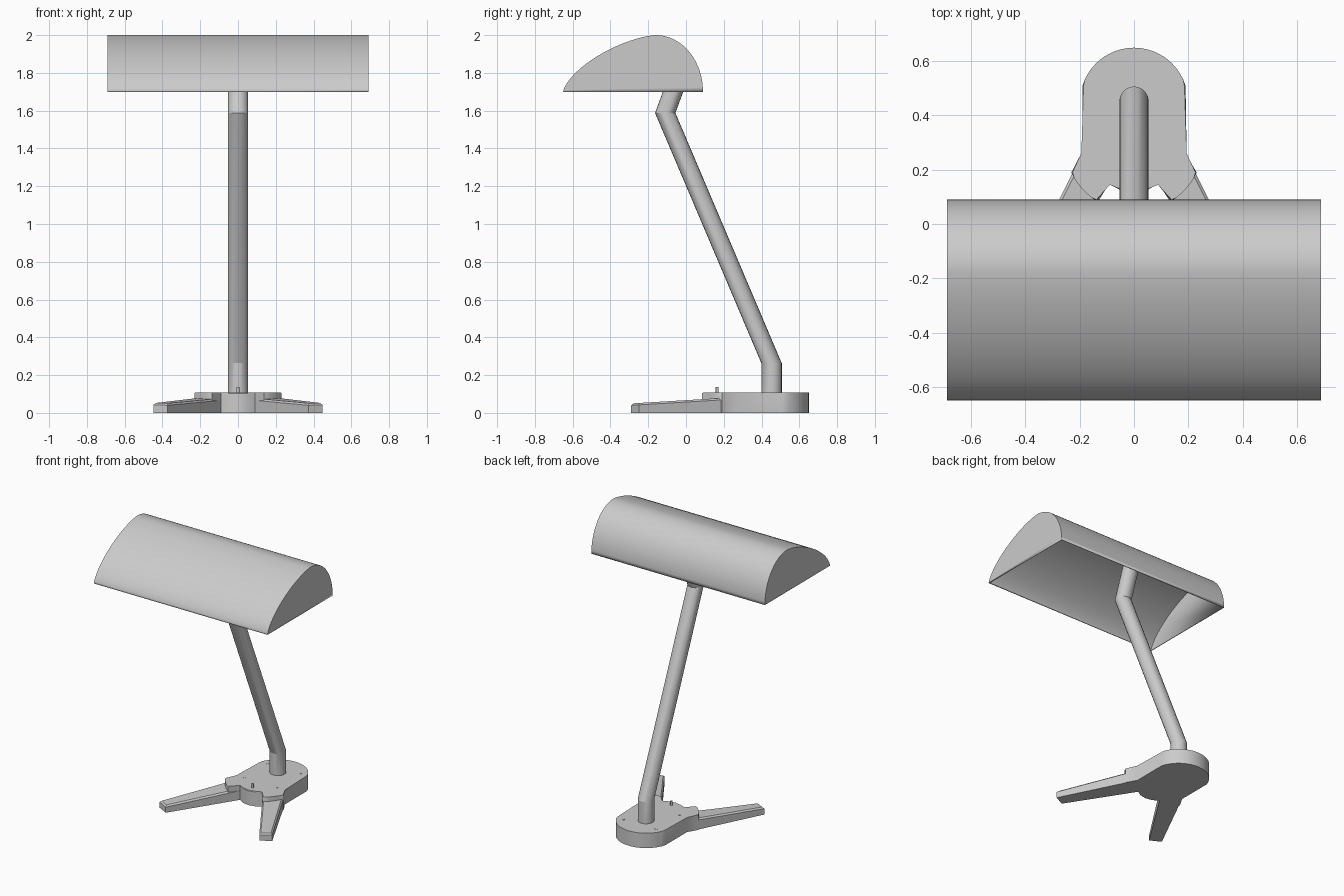
import bpy, bmesh, math

if "Cube" in bpy.data.objects:
    bpy.data.objects.remove(bpy.data.objects["Cube"])


def finish(name, bm, recalc=True, angle=35):
    if recalc:
        bmesh.ops.recalc_face_normals(bm, faces=bm.faces)
    me = bpy.data.meshes.new(name)
    bm.to_mesh(me)
    bm.free()
    ob = bpy.data.objects.new(name, me)
    bpy.context.collection.objects.link(ob)
    bpy.ops.object.select_all(action='DESELECT')
    ob.select_set(True)
    bpy.context.view_layer.objects.active = ob
    bpy.ops.object.shade_smooth_by_angle(angle=math.radians(angle))
    return ob


def loft(bm, rings):
    """Closed solid through equal-sized rings of points."""
    vs = [[bm.verts.new(p) for p in r] for r in rings]
    n = len(vs[0])
    for a, b in zip(vs, vs[1:]):
        for i in range(n):
            j = (i + 1) % n
            bm.faces.new((a[i], a[j], b[j], b[i]))
    bm.faces.new(vs[0][::-1])
    bm.faces.new(vs[-1])


def disc(x, y, z, r, n=20):
    return [(x + r * math.cos(2 * math.pi * i / n),
             y + r * math.sin(2 * math.pi * i / n), z) for i in range(n)]


def bevel_top(bm, width):
    edges = [e for e in bm.edges if all(v.co.z > 0.01 for v in e.verts)]
    bmesh.ops.bevel(bm, geom=edges, offset=width, segments=1,
                    affect='EDGES', profile=0.5)


# Shade: teardrop profile swept along x, open underneath
def shade_point(t):
    c, s = math.cos(t), abs(math.sin(t))
    if c < 0:
        return -0.16 - 0.49 * abs(c) ** (4 / 3), 1.7 + 0.3 * s ** (4 / 3)
    return -0.16 + 0.25 * c, 1.7 + 0.3 * s


N = 40
profile = [shade_point(math.pi * (1 - i / N)) for i in range(N + 1)]
bm = bmesh.new()
left, right = [[bm.verts.new((x, y, z)) for y, z in profile] for x in (-0.69, 0.69)]
for i in range(N):
    bm.faces.new((left[i], right[i], right[i + 1], left[i + 1]))
bm.faces.new(left)
bm.faces.new(right[::-1])
shade = finish("lamp_shade", bm, recalc=False)
shell = shade.modifiers.new("shell", 'SOLIDIFY')
shell.thickness = 0.006
shell.offset = -1

# Bent pole
bm = bmesh.new()
loft(bm, [disc(0, y, z, 0.054) for y, z in
          ((0.453, 0.09), (0.453, 0.263), (-0.11, 1.588), (-0.013, 1.85))])
finish("pole", bm, angle=20)

# Base body: rounded back, flared shoulders, curved front
half = [(0.05, 0.125), (0.09, 0.15)]
for i in range(7):
    a = math.radians(-57.5 + i * (57.5 - 25.5) / 6)
    half.append((0.256 * math.cos(a), 0.3 + 0.256 * math.sin(a)))
half += [(0.19, 0.26), (0.19, 0.51)]
a0 = math.atan2(0.059, 0.19)
for i in range(1, 10):
    a = a0 + (math.pi / 2 - a0) * i / 10
    half.append((0.199 * math.cos(a), 0.451 + 0.199 * math.sin(a)))
outline = [(0, 0.115)] + half + [(0, 0.65)] + [(-x, y) for x, y in reversed(half)]
bm = bmesh.new()
loft(bm, [[(x, y, z) for x, y in outline] for z in (0, 0.107)])
bevel_top(bm, 0.004)
finish("base_body", bm)

# Splayed tapering feet
bm = bmesh.new()
plan = [(0.19, 0.26), (0.09, 0.15), (0.372, -0.29), (0.447, -0.25)]
loft(bm, [[(x, y, 0) for x, y in plan],
          [(x, y, 0.05 + 0.06 * (y + 0.29)) for x, y in plan]])
bevel_top(bm, 0.01)
feet = finish("front_feet", bm)
feet.modifiers.new("mirror", 'MIRROR')

# Switch pin and four screws
bm = bmesh.new()
loft(bm, [disc(0, 0.165, z, 0.008, 12) for z in (0.1, 0.137)])
finish("switch_pin", bm)
bm = bmesh.new()
for x in (-0.13, 0.13):
    for y in (0.26, 0.525):
        loft(bm, [disc(x, y, z, 0.009, 12) for z in (0.1, 0.109)])
finish("base_screws", bm)
